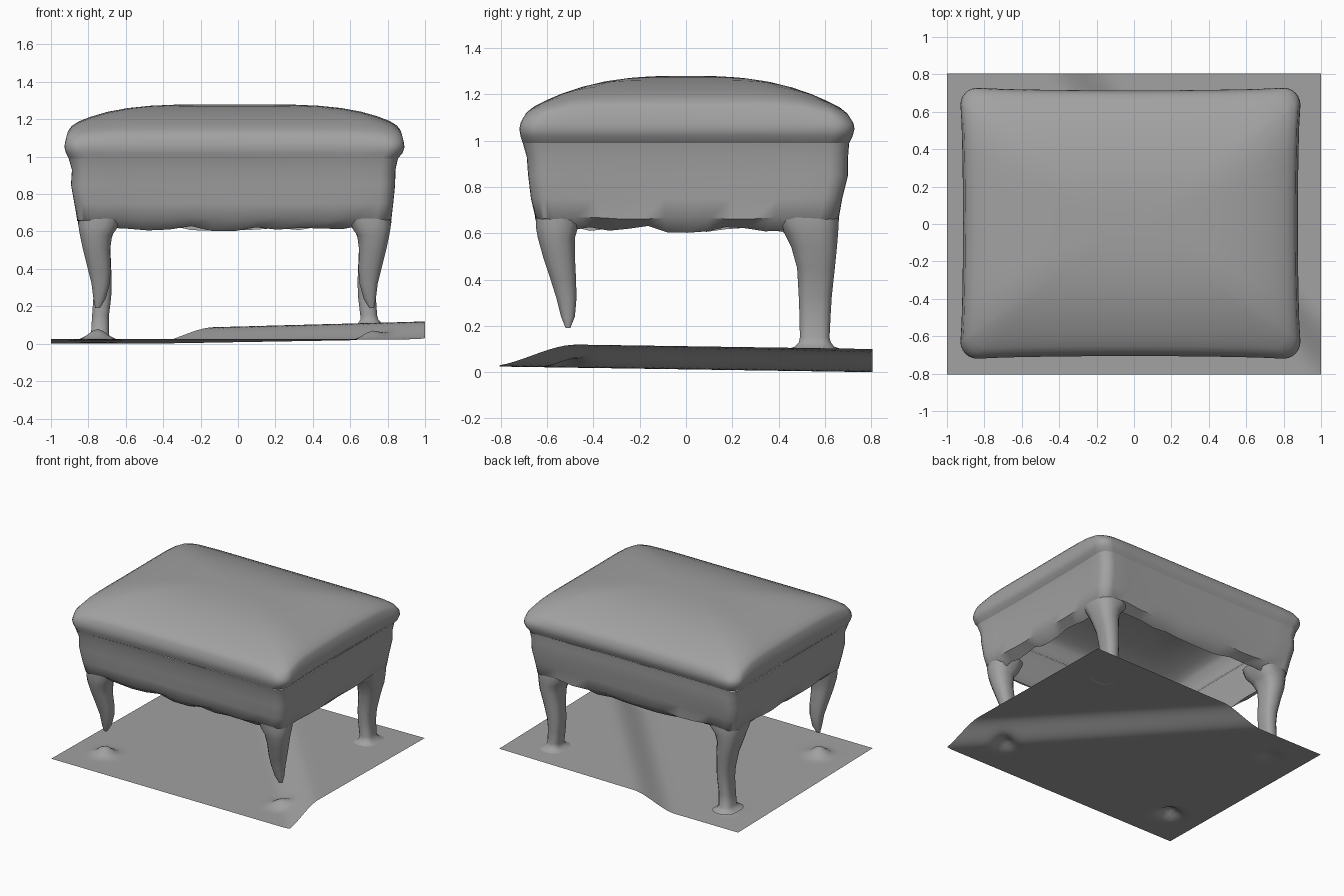
import bpy, bmesh, math, random

if "Cube" in bpy.data.objects:
    bpy.data.objects.remove(bpy.data.objects["Cube"])

random.seed(4)
grey = bpy.data.materials.new("mid_grey")
grey.diffuse_color = (0.36, 0.36, 0.36, 1)
grey.use_nodes = True
grey.node_tree.nodes["Principled BSDF"].inputs["Base Color"].default_value = grey.diffuse_color


def ring(x0, x1, y0, y1, r, side=12, arc=6, pinch=0.0):
    """Rounded rectangle as (x, y) points, counter-clockwise; pinch draws the side middles in."""
    pts = []
    corners = [(x1 - r, y1 - r, 0), (x0 + r, y1 - r, 90), (x0 + r, y0 + r, 180), (x1 - r, y0 + r, 270)]
    for i, (cx, cy, a0) in enumerate(corners):
        for k in range(arc + 1):
            a = math.radians(a0 + 90 * k / arc)
            pts.append((cx + r * math.cos(a), cy + r * math.sin(a)))
        ex, ey = pts[-1]
        nx, ny, na = corners[(i + 1) % 4]
        na = math.radians(na)
        fx, fy = nx + r * math.cos(na), ny + r * math.sin(na)
        for k in range(1, side):
            t = k / side
            p = pinch * math.sin(math.pi * t) ** 0.6
            pts.append((ex + (fx - ex) * t - p * math.cos(na), ey + (fy - ey) * t - p * math.sin(na)))
    return pts


def finish(name, bm, angle):
    me = bpy.data.meshes.new(name)
    bm.to_mesh(me)
    bm.free()
    me.materials.append(grey)
    ob = bpy.data.objects.new(name, me)
    bpy.context.collection.objects.link(ob)
    bpy.ops.object.select_all(action='DESELECT')
    ob.select_set(True)
    bpy.context.view_layer.objects.active = ob
    bpy.ops.object.shade_smooth_by_angle(angle=math.radians(angle))


def loft(name, rings, cap_first=False, cap_last=False, angle=50):
    """Skin a list of equal-length rings of (x, y, z) points, bottom to top."""
    bm = bmesh.new()
    rows = [[bm.verts.new(p) for p in r] for r in rings]
    n = len(rows[0])
    for a, b in zip(rows, rows[1:]):
        for i in range(n):
            j = (i + 1) % n
            bm.faces.new((a[i], a[j], b[j], b[i]))
    if cap_first:
        bm.faces.new(rows[0][::-1])
    if cap_last:
        bm.faces.new(rows[-1])
    finish(name, bm, angle)


# Upholstered skirt: open underneath, scalloped hem and a ragged lip turned inwards
lip = ring(-0.79, 0.75, -0.58, 0.59, 0.08)
hem = ring(-0.86, 0.82, -0.65, 0.66, 0.08)
skirt = [[(x, y, 0.62 + random.uniform(-0.02, 0.015)) for x, y in lip],
         [(x, y, 0.665 + 0.01 * math.cos(14 * x) * math.cos(14 * y)) for x, y in hem]]
for z, x0, x1, y0, y1 in [(0.75, -0.875, 0.83, -0.67, 0.675), (0.85, -0.893, 0.84, -0.682, 0.70),
                          (0.93, -0.888, 0.842, -0.688, 0.70), (0.99, -0.905, 0.855, -0.705, 0.705)]:
    skirt.append([(x, y, z) for x, y in ring(x0, x1, y0, y1, 0.08, pinch=0.012)])
loft("skirt", skirt)

# Domed cushion: overhanging rim, then shrinking rings that follow the crown
CX, CY = -0.018, 0.005


def crown(x, y):
    a = 0.13 * abs((x - CX) / 0.91) ** 4
    b = 0.17 * abs((y - CY + 0.005) / 0.72) ** 2.7
    return 1.28 - (a ** 3 + b ** 3) ** (1 / 3)


cushion = []
for z, x0, x1, y0, y1 in [(0.99, -0.905, 0.855, -0.705, 0.705), (1.02, -0.92, 0.88, -0.715, 0.72),
                          (1.05, -0.928, 0.89, -0.72, 0.728), (1.075, -0.925, 0.887, -0.715, 0.724)]:
    cushion.append([(x, y, z) for x, y in ring(x0, x1, y0, y1, 0.09, pinch=0.014)])
rim = cushion[-1]
for s, sink in ((0.99, 0.02), (0.97, 0.006), (0.93, 0), (0.86, 0), (0.76, 0), (0.64, 0), (0.5, 0),
                (0.35, 0), (0.2, 0), (0.07, 0)):
    pts = [(CX + (x - CX) * s, CY + (y - CY) * s) for x, y, _ in rim]
    cushion.append([(x, y, crown(x, y) - sink) for x, y in pts])
loft("cushion", cushion, cap_last=True, angle=70)


# Cabriole legs: rows of height, outer x, inner x, outer y, inner y
FRONT = [(0.19, 0.745, 0.72, 0.52, 0.50), (0.24, 0.755, 0.69, 0.54, 0.48), (0.32, 0.765, 0.668, 0.56, 0.473),
         (0.40, 0.785, 0.662, 0.585, 0.475), (0.50, 0.81, 0.666, 0.618, 0.48), (0.58, 0.827, 0.655, 0.64, 0.48),
         (0.63, 0.835, 0.62, 0.649, 0.465), (0.70, 0.834, 0.59, 0.648, 0.45)]
BACK = [(0.15, 0.762, 0.672, 0.62, 0.492), (0.25, 0.755, 0.66, 0.625, 0.49), (0.33, 0.762, 0.657, 0.63, 0.487),
        (0.45, 0.79, 0.662, 0.643, 0.48), (0.54, 0.818, 0.666, 0.652, 0.455), (0.60, 0.83, 0.645, 0.657, 0.425),
        (0.65, 0.838, 0.60, 0.66, 0.395), (0.70, 0.834, 0.59, 0.655, 0.38)]


def foot(z):
    """Rows of a foot that flares out onto the floor at height z."""
    return [(z, 0.81, 0.635, 0.67, 0.44), (z + 0.01, 0.785, 0.66, 0.64, 0.47), (z + 0.03, 0.768, 0.673, 0.625, 0.488)]


def leg(name, rows, sx, sy):
    rings = []
    for z, xo, xi, yo, yi in rows:
        xs = sorted((sx * xo + CX, sx * xi + CX))
        ys = sorted((sy * yo, sy * yi))
        r = min(0.085, 0.42 * min(xo - xi, yo - yi))
        rings.append([(x, y, z) for x, y in ring(*xs, *ys, r, side=2, arc=3)])
    loft(name, rings, cap_first=sy < 0)


for side, sx, floor in (("left", -1, 0.02), ("right", 1, 0.1)):
    leg("front_leg_" + side, FRONT, sx, -1)
    leg("back_leg_" + side, foot(floor) + BACK, sx, 1)


# Floor sheet: raised beyond a diagonal fold, with a small mound under every leg
MOUNDS = [(-0.75, -0.52, 0.06), (0.72, -0.52, 0.05), (-0.75, 0.56, 0.015), (0.71, 0.56, 0.0)]


def floor_height(x, y):
    d = ((x + 0.28) * 1.45 + (y - 0.8) * 1.28) / 1.934
    t = min(1, max(0, (d + 0.14) / 0.26))
    step = t * t * (3 - 2 * t)
    z = 0.024 - 0.015 * (y + 0.8) + step * (0.09 + 0.01 * x)
    for mx, my, h in MOUNDS:
        z += h * math.exp(-((x - mx) ** 2 + (y - my) ** 2) / 0.004)
    return z


NX, NY = 64, 52
bm = bmesh.new()
grid = [[bm.verts.new((x, y, floor_height(x, y)))
         for x in (-1 + 2 * i / NX for i in range(NX + 1))]
        for y in (-0.805 + 1.61 * j / NY for j in range(NY + 1))]
for a, b in zip(grid, grid[1:]):
    for i in range(NX):
        bm.faces.new((a[i], a[i + 1], b[i + 1], b[i]))
finish("floor_sheet", bm, 60)
